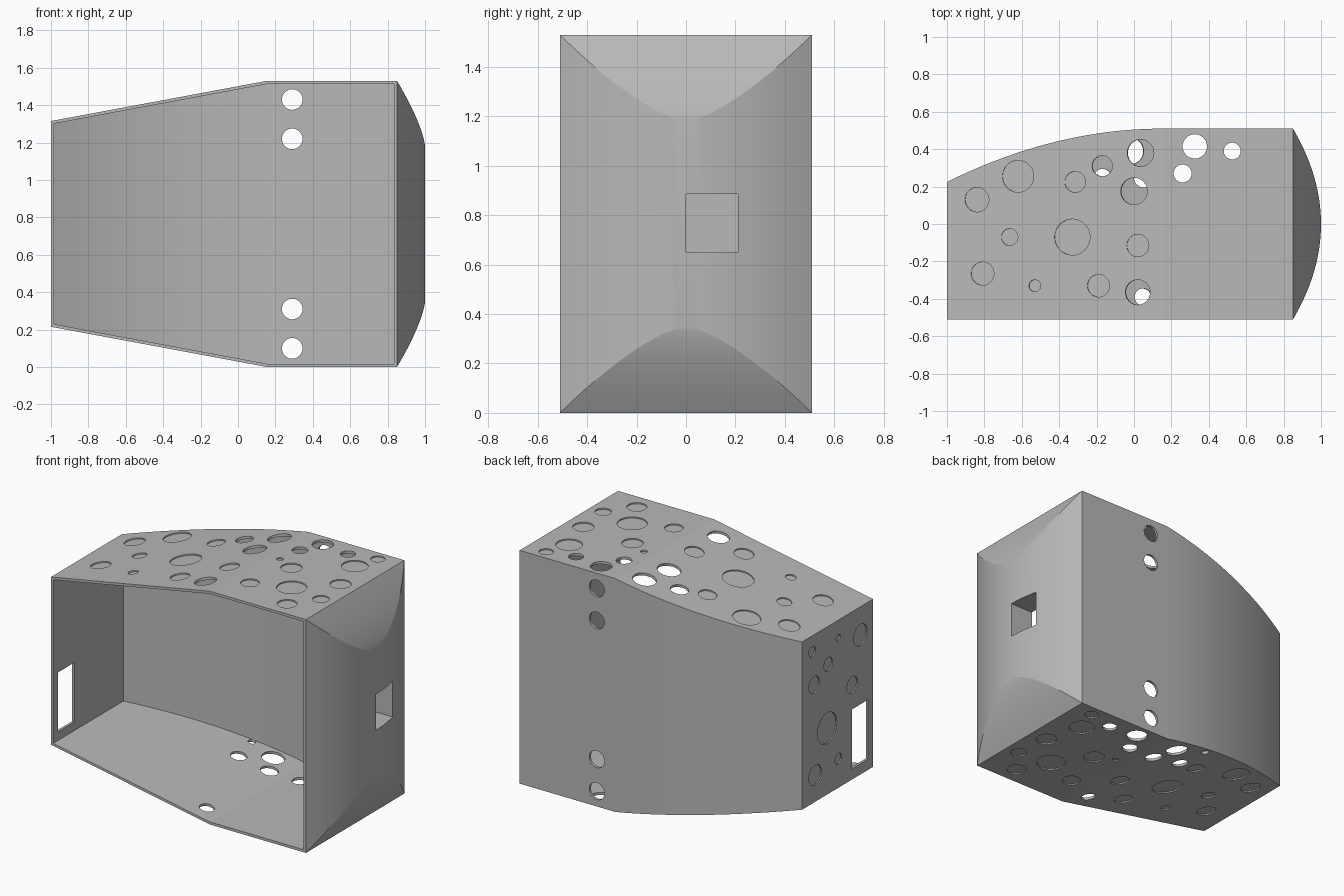
import bpy, bmesh, math
from mathutils import Vector, Matrix

if "Cube" in bpy.data.objects:
    bpy.data.objects.remove(bpy.data.objects["Cube"], do_unlink=True)

grey = bpy.data.materials.new("plain grey")
grey.use_nodes = True
grey.diffuse_color = (0.48, 0.48, 0.48, 1)
grey.node_tree.nodes["Principled BSDF"].inputs["Base Color"].default_value = grey.diffuse_color

HEIGHT, MID = 1.53, 0.765
LEFT, FOLD, RIGHT = -1.0, 0.155, 0.85
HALF_Y, TAPER, WALL = 0.51, 0.215, 0.017
SLOPE = TAPER / (FOLD - LEFT)
STEPS = 20


def make_object(name, bm):
    bmesh.ops.recalc_face_normals(bm, faces=bm.faces)
    mesh = bpy.data.meshes.new(name)
    bm.to_mesh(mesh)
    bm.free()
    obj = bpy.data.objects.new(name, mesh)
    mesh.materials.append(grey)
    bpy.context.collection.objects.link(obj)
    return obj


def subtract(obj, cutter):
    bpy.context.view_layer.objects.active = obj
    mod = obj.modifiers.new("cut", "BOOLEAN")
    mod.operation, mod.solver, mod.object = "DIFFERENCE", "EXACT", cutter
    bpy.ops.object.modifier_apply(modifier=mod.name)
    cutter.hide_render = True
    cutter.hide_set(True)


def smooth(obj):
    bpy.ops.object.select_all(action="DESELECT")
    obj.select_set(True)
    bpy.context.view_layer.objects.active = obj
    bpy.ops.object.shade_smooth_by_angle(angle=math.radians(9))


def floor_z(x):
    return max(0.0, (FOLD - x) * SLOPE)


def housing(name, inset, front):
    """Tapered box with a curved back, split along the fold line."""
    left, right = LEFT + inset, RIGHT - inset
    curve = [FOLD + (left - FOLD) * i / STEPS for i in range(STEPS + 1)]
    back = [(x, HALF_Y - inset - 0.285 * ((FOLD - x) / (FOLD - LEFT)) ** 2) for x in curve]
    plan = [(FOLD, front), (right, front), (right, HALF_Y - inset)] + back + [(left, front)]
    bm = bmesh.new()
    low = [bm.verts.new((x, y, floor_z(x) + inset)) for x, y in plan]
    top = [bm.verts.new((x, y, HEIGHT - floor_z(x) - inset)) for x, y in plan]
    for ring in (low, top):
        bm.faces.new(ring[:4])
        bm.faces.new([ring[0]] + ring[3:])
    for i in range(len(plan)):
        j = (i + 1) % len(plan)
        bm.faces.new((low[i], low[j], top[j], top[i]))
    return make_object(name, bm)


def add_drill(bm, centre, normal, radius, depth):
    """Round cutter sunk to a depth below a surface point."""
    normal = Vector(normal).normalized()
    out = 0.02
    turn = normal.to_track_quat("Z", "Y").to_matrix().to_4x4()
    place = Matrix.Translation(Vector(centre) + normal * (out - depth) / 2) @ turn
    bmesh.ops.create_cone(bm, cap_ends=True, segments=48, radius1=radius,
                          radius2=radius, depth=depth + out, matrix=place)


def add_block(bm, low, high):
    low, high = Vector(low), Vector(high)
    scale = Matrix.Diagonal((*(high - low), 1))
    bmesh.ops.create_cube(bm, size=1, matrix=Matrix.Translation((low + high) / 2) @ scale)


def drill_panel(bm, spots, upper, depth):
    """Drill the top or the bottom panel, square to its slope."""
    for x, y, radius in spots:
        tilt = -SLOPE if x < FOLD else 0
        z = HEIGHT - floor_z(x) if upper else floor_z(x)
        add_drill(bm, (x, y, z), (tilt, 0, 1 if upper else -1), radius, depth)


# Hollow housing, open at the front
body = housing("housing", 0, -HALF_Y)
subtract(body, housing("cavity_cutter", WALL, -0.7))

# Shallow round recesses and through holes
recesses = [(-.62, .255, .085), (-.84, .13, .065), (-.665, -.07, .045), (-.81, -.265, .062),
            (-.33, -.07, .096), (-.315, .225, .056), (-.53, -.33, .032), (-.19, -.33, .06),
            (.02, -.115, .06), (.235, .1, .02), (.36, .04, .064), (.28, -.275, .056),
            (.52, -.185, .09), (.63, -.39, .06), (.755, -.22, .05), (.73, .02, .064),
            (.655, .275, .08), (.71, .435, .043)]
shared_holes = [(.325, .415, .065), (.525, .39, .045), (.26, .27, .048)]
top_holes = [(.035, .38, .072), (0, .175, .072), (-.17, .31, .055), (.02, -.365, .067)]
bottom_holes = [(-.02, .39, .07), (.05, .25, .055), (-.17, .245, .05),
                (-.21, .44, .024), (.045, -.39, .045)]
side_recesses = [(-.38, 1.13, .07), (-.15, 1.2, .022), (.12, 1.21, .035), (-.045, 1.065, .045),
                 (-.295, .835, .055), (.1, .986, .055), (-.035, .65, .1), (-.15, .405, .035),
                 (.09, .39, .065)]
bm = bmesh.new()
for upper, holes in ((True, top_holes), (False, bottom_holes)):
    drill_panel(bm, recesses, upper, 0.008)
    drill_panel(bm, shared_holes + holes, upper, 0.05)
for y, z, radius in side_recesses:
    add_drill(bm, (LEFT, y, z), (-1, 0, 0), radius, 0.008)
for z in (.1, .31, 1.22, 1.43):
    add_drill(bm, (.29, HALF_Y, z), (0, 1, 0), .055, 0.05)
# Slot in the narrow end and square window in the wide end
add_block(bm, (LEFT - .05, -.46, .285), (LEFT + .05, -.29, .675))
add_block(bm, (RIGHT - .1, 0, .65), (RIGHT + .1, .21, .885))
subtract(body, make_object("hole_cutter", bm))
smooth(body)

# Cushion-shaped solid end, lofted from shrinking rectangles
bm = bmesh.new()
rings = []
LEVELS = 16
for i in range(LEVELS + 1):
    s = max(1 - i / LEVELS, 0.01)
    x, y, z = RIGHT + 0.15 * (1 - s * s), HALF_Y * s, 0.415 + 0.35 * s ** 1.43
    rings.append([bm.verts.new((x, y * a, MID + z * b))
                  for a, b in ((-1, -1), (1, -1), (1, 1), (-1, 1))])
for a, b in zip(rings, rings[1:]):
    for i in range(4):
        j = (i + 1) % 4
        bm.faces.new((a[i], a[j], b[j], b[i]))
bm.faces.new(rings[0])
bm.faces.new(rings[-1])
bulge = make_object("bulged_end", bm)
bm = bmesh.new()
add_block(bm, (RIGHT - .1, 0, .65), (RIGHT + .3, .21, .885))
subtract(bulge, make_object("window_cutter", bm))
smooth(bulge)
